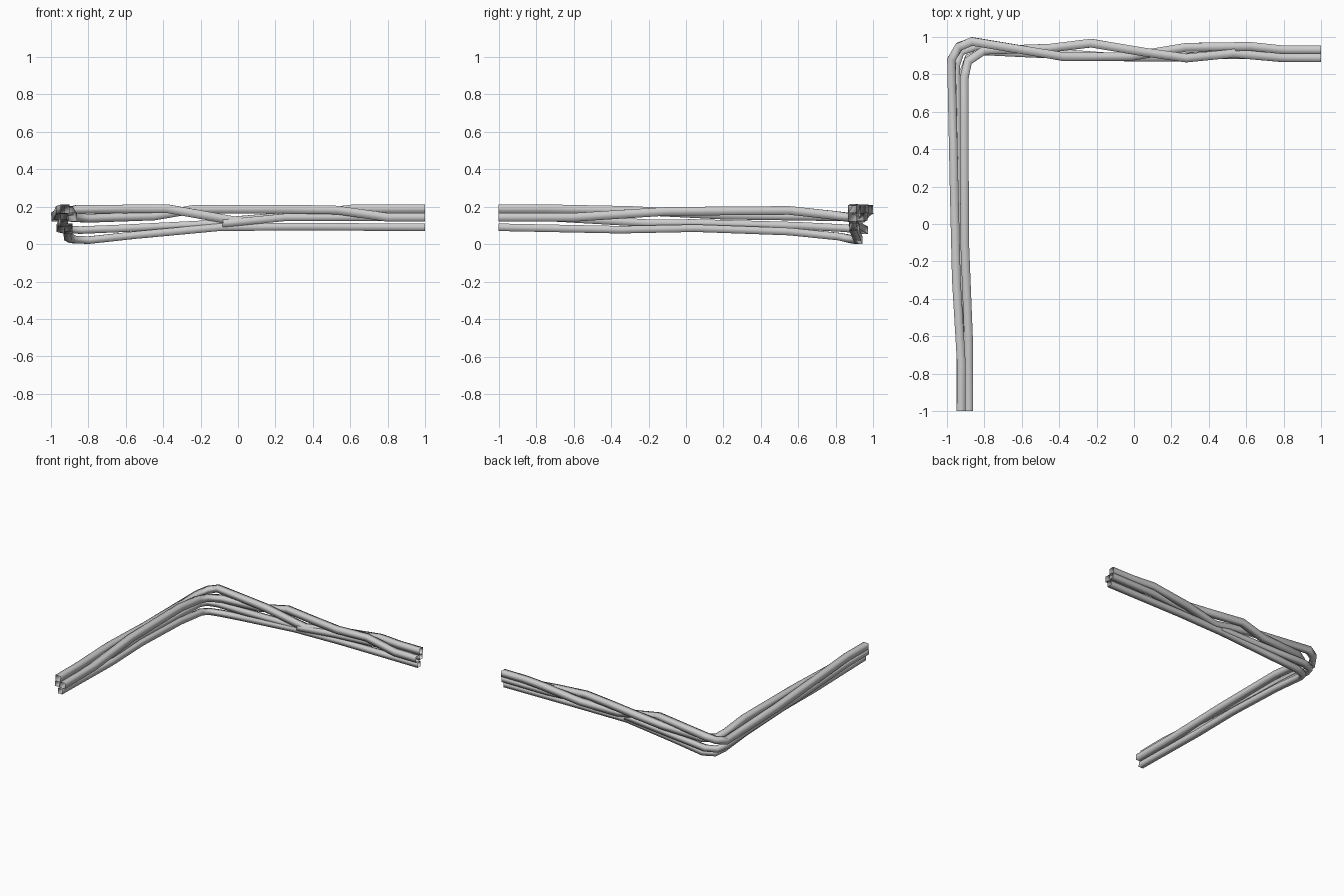
import bpy
import math

if "Cube" in bpy.data.objects:
    bpy.data.objects.remove(bpy.data.objects["Cube"], do_unlink=True)

# Single light grey cable sheath colour
GREY = (0.6, 0.6, 0.6, 1.0)
mat = bpy.data.materials.new("cable_grey")
mat.use_nodes = True
mat.diffuse_color = GREY
mat.node_tree.nodes["Principled BSDF"].inputs["Base Color"].default_value = GREY


def cable(name, half_width, path):
    """Sweep an upright four-sided open section along a path with mitred bends."""
    curve = bpy.data.curves.new(name, "CURVE")
    curve.dimensions = "3D"
    curve.twist_mode = "Z_UP"
    curve.bevel_depth = half_width * math.sqrt(2)
    curve.bevel_resolution = 0
    spline = curve.splines.new("POLY")
    spline.points.add(len(path) - 1)
    for point, co in zip(spline.points, path):
        point.co = (*co, 1)
        point.tilt = math.pi / 4
    obj = bpy.data.objects.new(name, curve)
    bpy.context.collection.objects.link(obj)
    bpy.ops.object.select_all(action="DESELECT")
    obj.select_set(True)
    bpy.context.view_layer.objects.active = obj
    bpy.ops.object.convert(target="MESH")
    obj.data.materials.clear()
    obj.data.materials.append(mat)
    bpy.ops.object.shade_smooth()


# Outer cable, sweeping widest round the corner
cable("outer_cable", 0.023, [
    (-.925, -1, .189), (-.923, -.75, .189), (-.95, -.3, .18), (-.962, .2, .155),
    (-.976, .88, .145), (-.935, .948, .165), (-.865, .976, .185),
    (-.38, .895, .19), (-.02, .895, .125), (.28, .945, .15),
    (.62, .95, .189), (.8, .931, .189), (1, .931, .189)])

# Inner cable, tight to the corner and crossing over the outer one
cable("inner_cable", 0.023, [
    (-.883, -1, .143), (-.885, -.6, .143), (-.905, -.1, .175), (-.908, .55, .18),
    (-.908, .78, .155), (-.888, .87, .143), (-.8, .929, .138),
    (-.45, .94, .15), (-.23, .967, .187), (.05, .92, .187), (.28, .887, .187),
    (.53, .912, .182), (.8, .888, .143), (1, .888, .143)])

# Middle cable, passing below the crossing
cable("middle_cable", 0.02, [
    (-.929, -1, .143), (-.93, -.75, .143), (-.93, -.2, .112), (-.94, .05, .113),
    (-.945, .6, .098), (-.95, .85, .085), (-.925, .92, .078), (-.84, .95, .075),
    (-.6, .93, .085), (-.05, .89, .113), (.25, .89, .143),
    (.6, .93, .143), (1, .931, .143)])

# Lower cable, sagging to the ground at the corner
cable("lower_cable", 0.02, [
    (-.905, -1, .09), (-.905, -.35, .077), (-.91, .05, .085), (-.912, .55, .067),
    (-.91, .82, .04), (-.885, .89, .025), (-.8, .922, .021),
    (-.55, .91, .048), (-.1, .892, .09), (.3, .9, .093), (1, .905, .09)])
